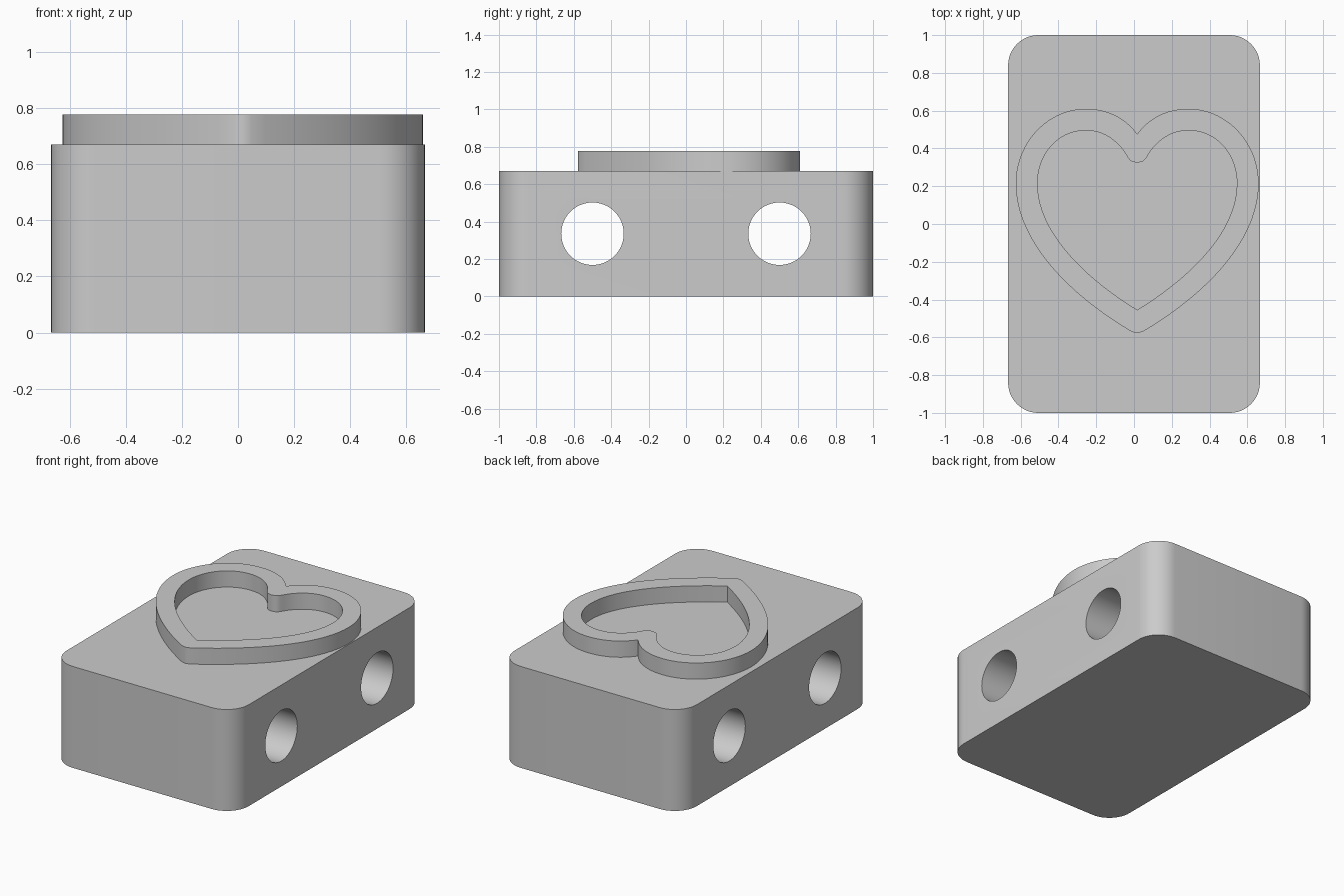
import bpy
import bmesh
import math
from mathutils import Vector
from mathutils.geometry import interpolate_bezier

if "Cube" in bpy.data.objects:
    bpy.data.objects.remove(bpy.data.objects["Cube"], do_unlink=True)

WIDTH, LENGTH, HEIGHT = 1.333, 2.0, 0.67
HEART_TOP, HEART_X, SINK = 0.777, 0.017, 0.02

grey = bpy.data.materials.new("plain grey")
grey.use_nodes = True
colour = (0.6, 0.6, 0.6, 1.0)
grey.diffuse_color = colour
grey.node_tree.nodes["Principled BSDF"].inputs["Base Color"].default_value = colour


def make_object(name, bm):
    bmesh.ops.recalc_face_normals(bm, faces=bm.faces)
    mesh = bpy.data.meshes.new(name)
    bm.to_mesh(mesh)
    bm.free()
    mesh.materials.append(grey)
    obj = bpy.data.objects.new(name, mesh)
    bpy.context.collection.objects.link(obj)
    return obj


def activate(obj):
    bpy.ops.object.select_all(action='DESELECT')
    obj.select_set(True)
    bpy.context.view_layer.objects.active = obj


def smooth(obj):
    activate(obj)
    bpy.ops.object.shade_smooth_by_angle(angle=math.radians(35))


# Block with rounded upright corners
bm = bmesh.new()
bmesh.ops.create_cube(bm, size=1)
bmesh.ops.scale(bm, vec=(WIDTH, LENGTH, HEIGHT), verts=bm.verts)
bmesh.ops.translate(bm, vec=(0, 0, HEIGHT / 2), verts=bm.verts)
upright = [e for e in bm.edges if abs(e.verts[0].co.z - e.verts[1].co.z) > 0.1]
bmesh.ops.bevel(bm, geom=upright, offset=0.16, segments=12, profile=0.5, affect='EDGES')
block = make_object("block", bm)

# Two round holes running from side to side
for side in (-1, 1):
    bpy.ops.mesh.primitive_cylinder_add(vertices=64, radius=0.167, depth=2,
                                        location=(0, side * 0.5, HEIGHT / 2),
                                        rotation=(0, math.pi / 2, 0))
    cutter = bpy.context.object
    cutter.name = "hole_cutter"
    cutter.hide_render = True
    cut = block.modifiers.new("hole", 'BOOLEAN')
    cut.operation = 'DIFFERENCE'
    cut.solver = 'EXACT'
    cut.object = cutter
    activate(block)
    bpy.ops.object.modifier_apply(modifier=cut.name)
    bpy.data.objects.remove(cutter, do_unlink=True)
smooth(block)


# Heart outline: half of it from curve segments, then mirrored
def heart_ring(segments, tip):
    half = []
    for a, b, c, d in segments:
        pts = interpolate_bezier(*(Vector((*p, 0)) for p in (a, b, c, d)), 20)
        half += pts[:-1]
    half += [Vector((*segments[-1][3], 0))]
    if half[0].x > 0:
        half.insert(0, Vector((0, tip[0], 0)))
    if half[-1].x > 0:
        half.append(Vector((0, tip[1], 0)))
    return half + [Vector((-p.x, p.y, 0)) for p in reversed(half[1:-1])]


outer = heart_ring([
    ((0, .475), (.06, .56), (.155, .61), (.272, .61)),
    ((.272, .61), (.475, .61), (.643, .43), (.643, .215)),
    ((.643, .215), (.643, -.09), (.36, -.375), (.03, -.57)),
], (.475, -.578))
inner = heart_ring([
    ((.018, .328), (.05, .335), (.05, .365), (.09, .41)),
    ((.09, .41), (.14, .465), (.2, .495), (.272, .495)),
    ((.272, .495), (.42, .495), (.528, .37), (.528, .215)),
    ((.528, .215), (.528, -.03), (.30, -.27), (0, -.455)),
], (.325, -.455))

# Raised heart rim, set slightly into the block
bm = bmesh.new()
edges = []
for ring in (outer, inner):
    verts = [bm.verts.new(p + Vector((HEART_X, 0, HEIGHT - SINK))) for p in ring]
    edges += [bm.edges.new((verts[i - 1], verts[i])) for i in range(len(verts))]
bmesh.ops.triangle_fill(bm, use_beauty=True, edges=edges)
raised = bmesh.ops.extrude_face_region(bm, geom=bm.faces[:], use_keep_orig=True)
bmesh.ops.translate(bm, vec=(0, 0, HEART_TOP - HEIGHT + SINK),
                    verts=[g for g in raised["geom"] if isinstance(g, bmesh.types.BMVert)])
smooth(make_object("heart_rim", bm))
